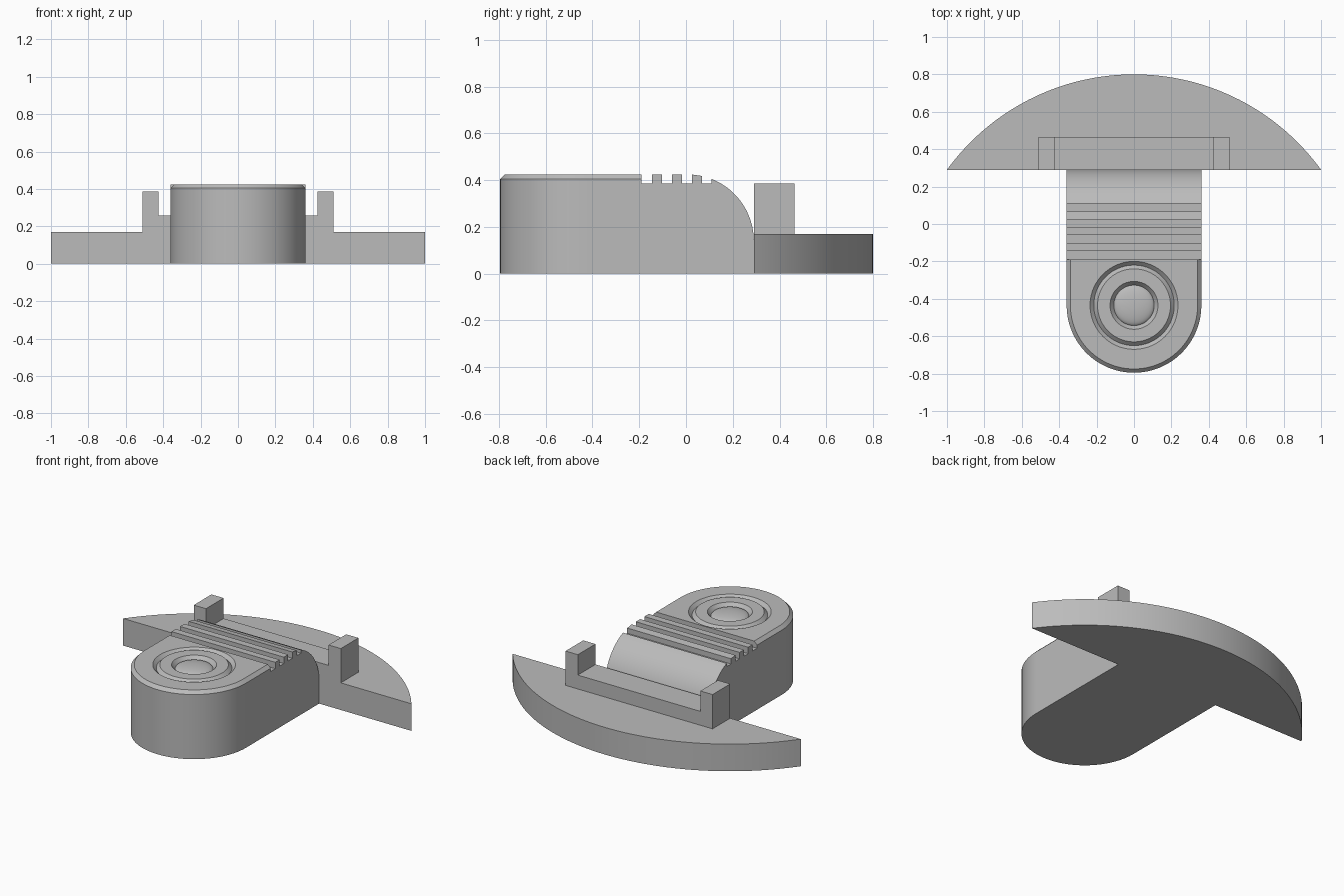
import bpy, bmesh
from math import sin, cos, pi, asin, radians, sqrt

cube = bpy.data.objects.get("Cube")
if cube:
    bpy.data.objects.remove(cube, do_unlink=True)

GREY = (0.5, 0.5, 0.5, 1)
mat = bpy.data.materials.new("plain_grey")
mat.use_nodes = True
mat.diffuse_color = GREY
mat.node_tree.nodes["Principled BSDF"].inputs["Base Color"].default_value = GREY

CY = -0.435          # shared centre of the round nose and the flange arc
HALF = 0.36          # half width of the body
STEP = -0.19         # where the nose block meets the grooved block
BACK = 0.29          # where the body meets the flange
TOP = 0.425


def finish(name, bm):
    bmesh.ops.recalc_face_normals(bm, faces=bm.faces)
    mesh = bpy.data.meshes.new(name)
    bm.to_mesh(mesh)
    bm.free()
    mesh.materials.append(mat)
    mesh.shade_smooth()
    mesh.set_sharp_from_angle(angle=radians(25))
    obj = bpy.data.objects.new(name, mesh)
    bpy.context.collection.objects.link(obj)
    return obj


def extrude(name, outline, offset):
    """Prism from a closed 3D outline."""
    bm = bmesh.new()
    face = bm.faces.new([bm.verts.new(p) for p in outline])
    geom = bmesh.ops.extrude_face_region(bm, geom=[face])["geom"]
    verts = [g for g in geom if isinstance(g, bmesh.types.BMVert)]
    bmesh.ops.translate(bm, verts=verts, vec=offset)
    return finish(name, bm)


def loft(name, rings):
    """Closed skin through rings of equal point count."""
    bm = bmesh.new()
    loops = [[bm.verts.new(p) for p in ring] for ring in rings]
    n = len(loops[0])
    for a, b in zip(loops, loops[1:]):
        for i in range(n):
            j = (i + 1) % n
            bm.faces.new((a[i], a[j], b[j], b[i]))
    bm.faces.new(loops[0])
    bm.faces.new(loops[-1])
    return finish(name, bm)


# Nose block: U-shaped outline with chamfer, ring groove and domed button
Q = 16               # points per eighth of a turn


def circle(r, z):
    return [(r * cos(pi * i / (4 * Q)), CY + r * sin(pi * i / (4 * Q)), z)
            for i in range(8 * Q)]


def u_outline(r, z):
    depth = STEP - CY
    side = [(r, CY + depth * i / Q, z) for i in range(Q)]
    rear = [(r - r * i / Q, STEP, z) for i in range(2 * Q)]
    other = [(-r, STEP - depth * i / Q, z) for i in range(Q)]
    return side + rear + other + circle(r, z)[4 * Q:]


rings = [u_outline(HALF, 0), u_outline(HALF, TOP - 0.02), u_outline(HALF - 0.02, TOP)]
rings += [circle(r, z) for r, z in
          ((0.235, TOP), (0.215, TOP - 0.02), (0.195, TOP), (0.128, TOP))]
dome = [pi / 2 * (1 - i / 10) for i in range(10)]
rings += [circle(0.108 * sin(a), TOP - 0.025 + 0.025 * cos(a)) for a in dome]
loft("nose_block", rings)

# Grooved block: grip teeth followed by a rounded heel
HEEL_R = 0.285
HEEL_Y = BACK - HEEL_R
HEEL_Z = TOP - HEEL_R
FLOOR = 0.385


def top_at(y):
    d = max(0, y - HEEL_Y)
    return HEEL_Z + sqrt(HEEL_R ** 2 - d * d)


profile = [(STEP, 0), (STEP, FLOOR)]
for y in (-0.145, -0.06, 0.025):
    end = y + 0.043
    profile += [(y, FLOOR), (y, top_at(y)), (end, top_at(end)), (end, FLOOR)]
profile.append((0.11, FLOOR))
start = asin((0.11 - HEEL_Y) / HEEL_R)
for i in range(25):
    a = start + (pi / 2 - start) * i / 24
    profile.append((HEEL_Y + HEEL_R * sin(a), HEEL_Z + HEEL_R * cos(a)))
profile.append((BACK, 0))
extrude("grooved_block", [(-HALF, y, z) for y, z in profile], (2 * HALF, 0, 0))

# Flange: circular segment
R = 0.80 - CY
half_angle = asin(1 / R)
arc = [half_angle * (i / 32 - 1) for i in range(65)]
flange = [(R * sin(a), CY + R * cos(a), 0) for a in arc]
flange[0], flange[-1] = (-1, BACK, 0), (1, BACK, 0)
extrude("flange", flange, (0, 0, 0.17))

# Ledge with an upright post at each end
half_ledge = [(0.51, 0.17), (0.51, 0.385), (0.425, 0.385), (0.425, 0.257)]
ledge = half_ledge + [(-x, z) for x, z in reversed(half_ledge)]
extrude("ledge_with_posts", [(x, BACK, z) for x, z in ledge], (0, 0.175, 0))
